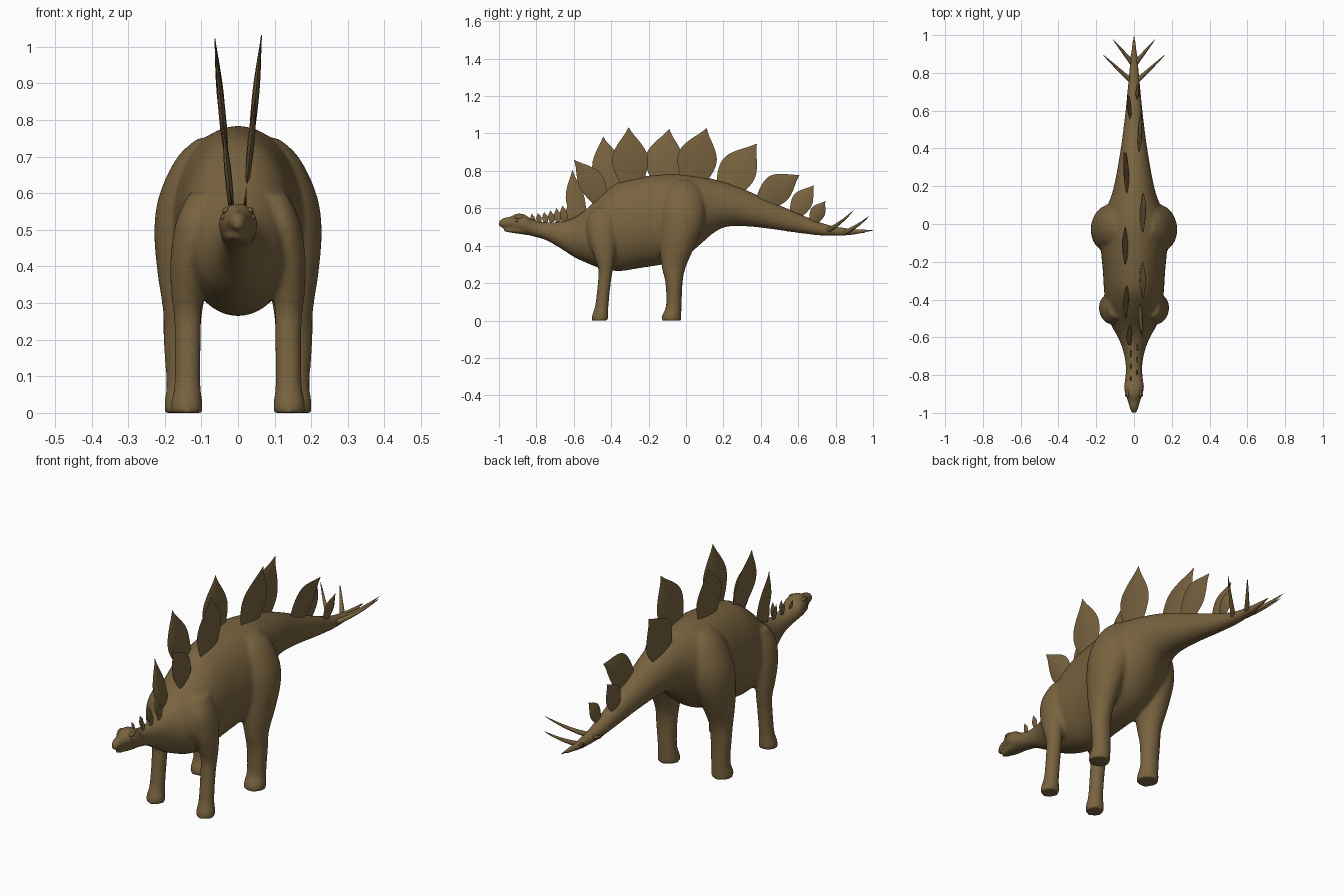
import bpy, bmesh, math
from mathutils import Vector

if "Cube" in bpy.data.objects:
    bpy.data.objects.remove(bpy.data.objects["Cube"])

hide_brown = bpy.data.materials.new("hide_brown")
hide_brown.diffuse_color = (0.19, 0.125, 0.05, 1)
hide_brown.use_nodes = True
hide_brown.node_tree.nodes["Principled BSDF"].inputs["Base Color"].default_value = hide_brown.diffuse_color


def finish(name, bm):
    """Turn a bmesh into a smooth-shaded object."""
    bmesh.ops.recalc_face_normals(bm, faces=bm.faces)
    mesh = bpy.data.meshes.new(name)
    bm.to_mesh(mesh)
    bm.free()
    mesh.materials.append(hide_brown)
    mesh.shade_smooth()
    mesh.set_sharp_from_angle(angle=math.radians(40))
    ob = bpy.data.objects.new(name, mesh)
    bpy.context.collection.objects.link(ob)
    return ob


def loft(bm, rings):
    """Skin a list of point rings and cap both ends."""
    rings = [[bm.verts.new(p) for p in r] for r in rings]
    n = len(rings[0])
    for a, b in zip(rings, rings[1:]):
        for i in range(n):
            j = (i + 1) % n
            bm.faces.new((a[i], a[j], b[j], b[i]))
    bm.faces.new(rings[0])
    bm.faces.new(rings[-1])


def smooth_rows(rows, steps=4):
    """Catmull-Rom interpolation between rows of numbers."""
    out = []
    for i in range(len(rows) - 1):
        p = [rows[max(0, min(len(rows) - 1, i + k))] for k in (-1, 0, 1, 2)]
        for s in range(steps):
            t = s / steps
            out.append([0.5 * (2*b + (c-a)*t + (2*a-5*b+4*c-d)*t*t + (3*b-a-3*c+d)*t**3)
                        for a, b, c, d in zip(*p)])
    return out + [list(rows[-1])]


def angles(n):
    return [2 * math.pi * i / n for i in range(n)]


def trunk_ring(y, top, bottom, half):
    zc = bottom + 0.47 * (top - bottom)
    return [(half * math.cos(a), y,
             zc + math.sin(a) * ((top - zc) if math.sin(a) > 0 else (zc - bottom)))
            for a in angles(40)]


def leg_ring(z, y, x, ry, rx, side):
    return [(side * (x + rx * math.cos(a)), y + ry * math.sin(a), z) for a in angles(24)]


# Head, neck, trunk and tail: y, top, bottom, half width
TRUNK = [
    (-1.00, .530, .500, .012), (-.98, .548, .499, .022), (-.94, .556, .492, .032),
    (-.90, .573, .478, .046), (-.86, .566, .464, .054), (-.82, .540, .450, .047),
    (-.75, .526, .430, .044), (-.67, .530, .385, .058), (-.60, .550, .340, .085),
    (-.54, .590, .312, .118), (-.46, .665, .280, .145), (-.36, .740, .264, .158),
    (-.25, .768, .280, .165), (-.10, .782, .305, .178), (0.0, .783, .345, .175),
    (.08, .772, .410, .148), (.15, .755, .470, .120), (.22, .735, .502, .102),
    (.32, .698, .504, .083), (.45, .640, .490, .063), (.60, .573, .468, .045),
    (.75, .515, .452, .031), (.88, .492, .456, .020), (1.002, .487, .477, .005)]
# Lower jaw
JAW = [(-.975, .488, .476, .010), (-.95, .490, .471, .022), (-.90, .500, .464, .036),
       (-.84, .500, .455, .038)]
# Legs: z, y centre, x centre, depth radius, width radius
FRONT_LEG = [
    (0, -.460, .140, .045, .044), (.03, -.458, .140, .044, .043), (.08, -.450, .138, .036, .036),
    (.20, -.437, .137, .035, .036), (.27, -.430, .138, .039, .038), (.33, -.435, .140, .052, .043),
    (.42, -.445, .134, .072, .051), (.52, -.450, .118, .080, .052), (.60, -.440, .095, .055, .040)]
HIND_LEG = [
    (0, -.078, .150, .053, .052), (.03, -.076, .150, .051, .051), (.08, -.065, .150, .042, .046),
    (.20, -.064, .153, .046, .051), (.28, -.066, .151, .063, .054), (.38, -.050, .147, .090, .073),
    (.50, -.028, .134, .120, .095), (.60, -.020, .116, .125, .098), (.70, -.020, .080, .105, .085),
    (.75, -.020, .050, .060, .060)]

# Body: all fleshy parts fused into one skin
bm = bmesh.new()
loft(bm, [trunk_ring(*r) for r in smooth_rows(TRUNK)])
loft(bm, [trunk_ring(*r) for r in smooth_rows(JAW)])
for side in (-1, 1):
    for leg in (FRONT_LEG, HIND_LEG):
        loft(bm, [leg_ring(*r, side) for r in smooth_rows(leg)])
body = finish("body", bm)
remesh = body.modifiers.new("fuse", 'REMESH')
remesh.mode = 'VOXEL'
remesh.voxel_size = 0.009
remesh.use_smooth_shade = True
relax = body.modifiers.new("relax", 'SMOOTH')
relax.factor = 0.5
relax.iterations = 7

# Eyes and brow ridges
for side, label in ((-1, "left"), (1, "right")):
    for part, y, z, x, scale in (("eye", -.905, .535, .041, (.006, .010, .008)),
                                 ("brow", -.895, .552, .033, (.010, .024, .009))):
        bm = bmesh.new()
        bmesh.ops.create_uvsphere(bm, u_segments=16, v_segments=10, radius=1)
        for v in bm.verts:
            v.co = Vector((side * x + v.co.x * scale[0], y + v.co.y * scale[1],
                           z + v.co.z * scale[2]))
        finish(f"{label}_{part}", bm)

# Leaf outline: fraction along the plate, share of half width
LEAF = smooth_rows([(0, .62), (.18, .86), (.38, 1), (.55, .92), (.72, .62), (.88, .24), (1, .01)], 3)


def plate(name, side, base, tip, half, bend, thick):
    """Lens-section leaf leaning outward from the spine."""
    b, t = Vector(base), Vector(tip)
    axis = t - b
    normal = Vector((axis.y, -axis.x)).normalized()
    rings = []
    for f, w in LEAF:
        mid = b + axis * f - normal * bend * 4 * f * (1 - f)
        ring = []
        for k, d in ((-1, 0), (-.5, .8), (0, 1), (.5, .8), (1, 0), (.5, -.8), (0, -1), (-.5, -.8)):
            p = mid + normal * half * w * k
            lean = .018 + .098 * (p.y - .56)
            ring.append((side * lean + d * thick * (w * .7 + .1), p.x, p.y))
        rings.append(ring)
    bm = bmesh.new()
    loft(bm, rings)
    finish(name, bm)


# Back plates, alternating sides: base (y, z), tip (y, z), half width, bend
PLATES = [
    ((-.56, .53), (-.607, .805), .050, .012), ((-.455, .64), (-.598, .858), .068, -.012),
    ((-.375, .71), (-.443, .983), .082, .016), ((-.290, .735), (-.307, 1.032), .096, .002),
    ((-.125, .745), (-.090, 1.023), .100, .006), ((.035, .745), (.110, 1.028), .105, .006),
    ((.215, .690), (.378, .945), .100, .008), ((.410, .630), (.607, .778), .080, .012),
    ((.585, .570), (.683, .722), .056, .006), ((.680, .530), (.745, .638), .040, .004)]
for i, (base, tip, half, bend) in enumerate(PLATES):
    plate(f"back_plate_{i + 1}", 1 if i % 2 else -1, base, tip, half, bend, .012)

# Small neck plates
for i in range(7):
    y = -.815 + .033 * i
    h = .040 + .0025 * i * i * .6
    z = .522 + .0012 * i
    plate(f"neck_plate_{i + 1}", 1 if i % 2 else -1, (y, z), (y - .010, z + h + .01),
          .013 + .0015 * i, 0, .005)

# Tail spikes: two curved pairs
SPIKES = [((.012, .755, .480), (.090, .825, .515), (.165, .897, .590)),
          ((.008, .850, .472), (.060, .915, .500), (.112, .978, .558))]
for n, (p0, p1, p2) in enumerate(SPIKES):
    for side, label in ((-1, "left"), (1, "right")):
        a, b, c = (Vector((p[0] * side, p[1], p[2])) for p in (p0, p1, p2))
        rings = []
        for s in range(11):
            t = s / 10
            pos = a * (1-t)**2 + b * 2*t*(1-t) + c * t*t
            tangent = ((b - a) * (1-t) + (c - b) * t).normalized()
            u = tangent.cross(Vector((0, 0, 1))).normalized()
            v = tangent.cross(u)
            r = .013 * (1 - t) ** .75 + .0005
            rings.append([pos + (u * math.cos(q) + v * math.sin(q)) * r for q in angles(12)])
        bm = bmesh.new()
        loft(bm, rings)
        finish(f"{label}_tail_spike_{n + 1}", bm)
